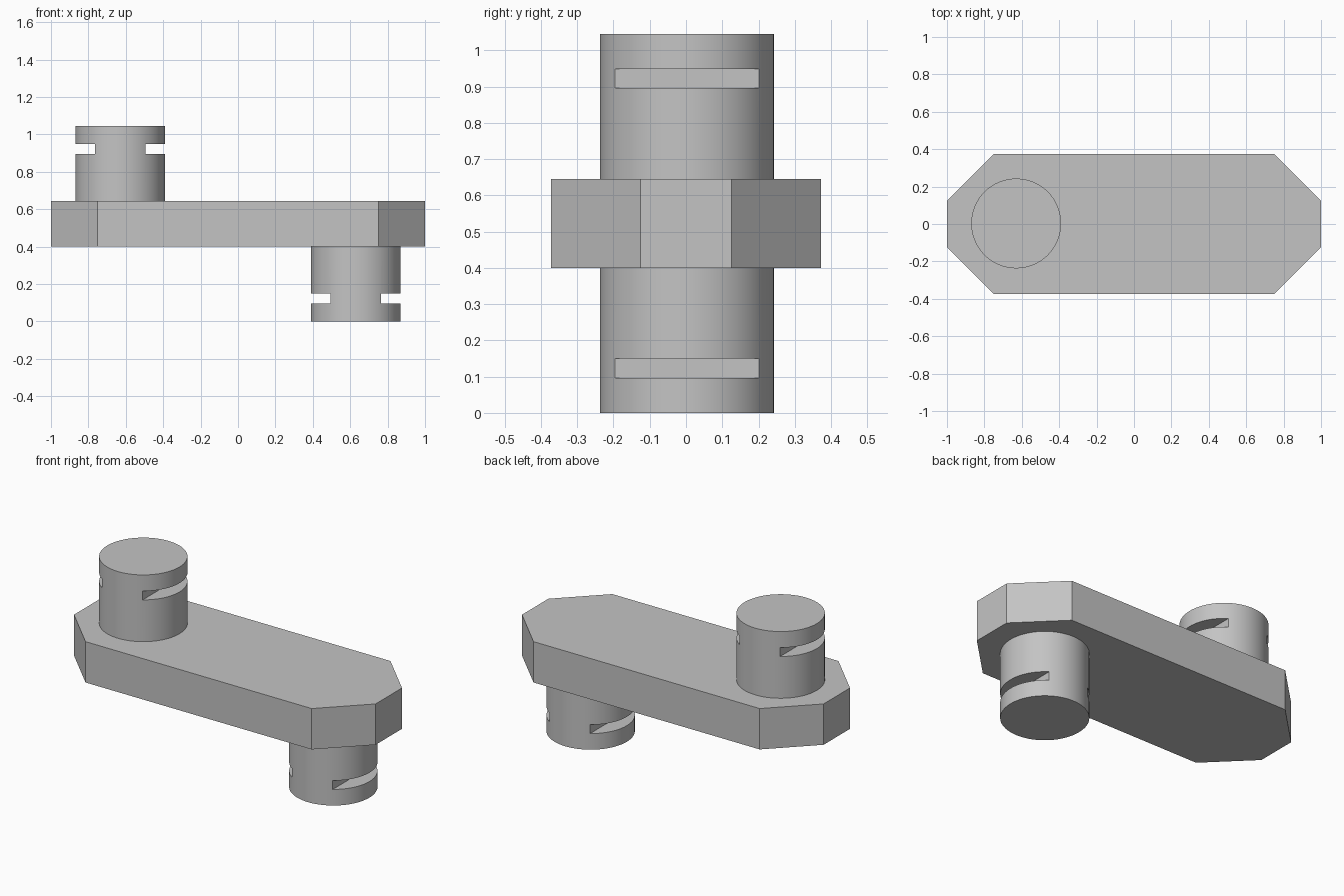
import bpy
import bmesh

if "Cube" in bpy.data.objects:
    bpy.data.objects.remove(bpy.data.objects["Cube"], do_unlink=True)

GREY = (0.55, 0.55, 0.55, 1.0)
grey = bpy.data.materials.new("plain grey")
grey.use_nodes = True
grey.diffuse_color = GREY
grey.node_tree.nodes["Principled BSDF"].inputs["Base Color"].default_value = GREY

PLATE_BOTTOM, PLATE_TOP, TOTAL = 0.4, 0.645, 1.045
PIN_X, PIN_Y, PIN_R = 0.63, 0.003, 0.24
FLAT = 0.135  # distance from the pin axis to the groove floor


def activate(obj):
    bpy.ops.object.select_all(action="DESELECT")
    obj.select_set(True)
    bpy.context.view_layer.objects.active = obj


# Crank plate: chamfered outline pulled up into a slab
def make_plate():
    quarter = [(1.0, 0.125), (0.75, 0.373)]
    outline = quarter + [(-x, y) for x, y in reversed(quarter)]
    outline += [(-x, -y) for x, y in outline]
    bm = bmesh.new()
    face = bm.faces.new([bm.verts.new((x, y, PLATE_BOTTOM)) for x, y in outline])
    pulled = bmesh.ops.extrude_face_region(bm, geom=[face])["geom"]
    top = [v for v in pulled if isinstance(v, bmesh.types.BMVert)]
    bmesh.ops.translate(bm, verts=top, vec=(0, 0, PLATE_TOP - PLATE_BOTTOM))
    bmesh.ops.recalc_face_normals(bm, faces=bm.faces)
    mesh = bpy.data.meshes.new("crank_plate")
    bm.to_mesh(mesh)
    bm.free()
    plate = bpy.data.objects.new("crank_plate", mesh)
    bpy.context.collection.objects.link(plate)
    mesh.materials.append(grey)


# Round pin with a straight groove cut into each side
def make_pin(name, x, low, high, groove_z):
    bpy.ops.mesh.primitive_cylinder_add(
        vertices=96, radius=PIN_R, depth=high - low,
        location=(x, PIN_Y, (low + high) / 2))
    pin = bpy.context.object
    pin.name = name
    pin.data.materials.append(grey)
    for side in (-1, 1):
        width = 0.2
        bpy.ops.mesh.primitive_cube_add(
            size=1, location=(x + side * (FLAT + width / 2), PIN_Y, groove_z))
        cutter = bpy.context.object
        cutter.scale = (width, 0.6, 0.053)
        cutter.hide_render = True
        cutter.data.materials.append(grey)
        groove = pin.modifiers.new("groove", "BOOLEAN")
        groove.operation = "DIFFERENCE"
        groove.solver = "EXACT"
        groove.object = cutter
        activate(pin)
        bpy.ops.object.modifier_apply(modifier=groove.name)
        bpy.data.objects.remove(cutter, do_unlink=True)
    activate(pin)
    bpy.ops.object.shade_smooth_by_angle(angle=0.5)


make_plate()
make_pin("upper_pin", -PIN_X, PLATE_TOP, TOTAL, 0.922)
make_pin("lower_pin", PIN_X, 0.0, PLATE_BOTTOM, 0.123)
